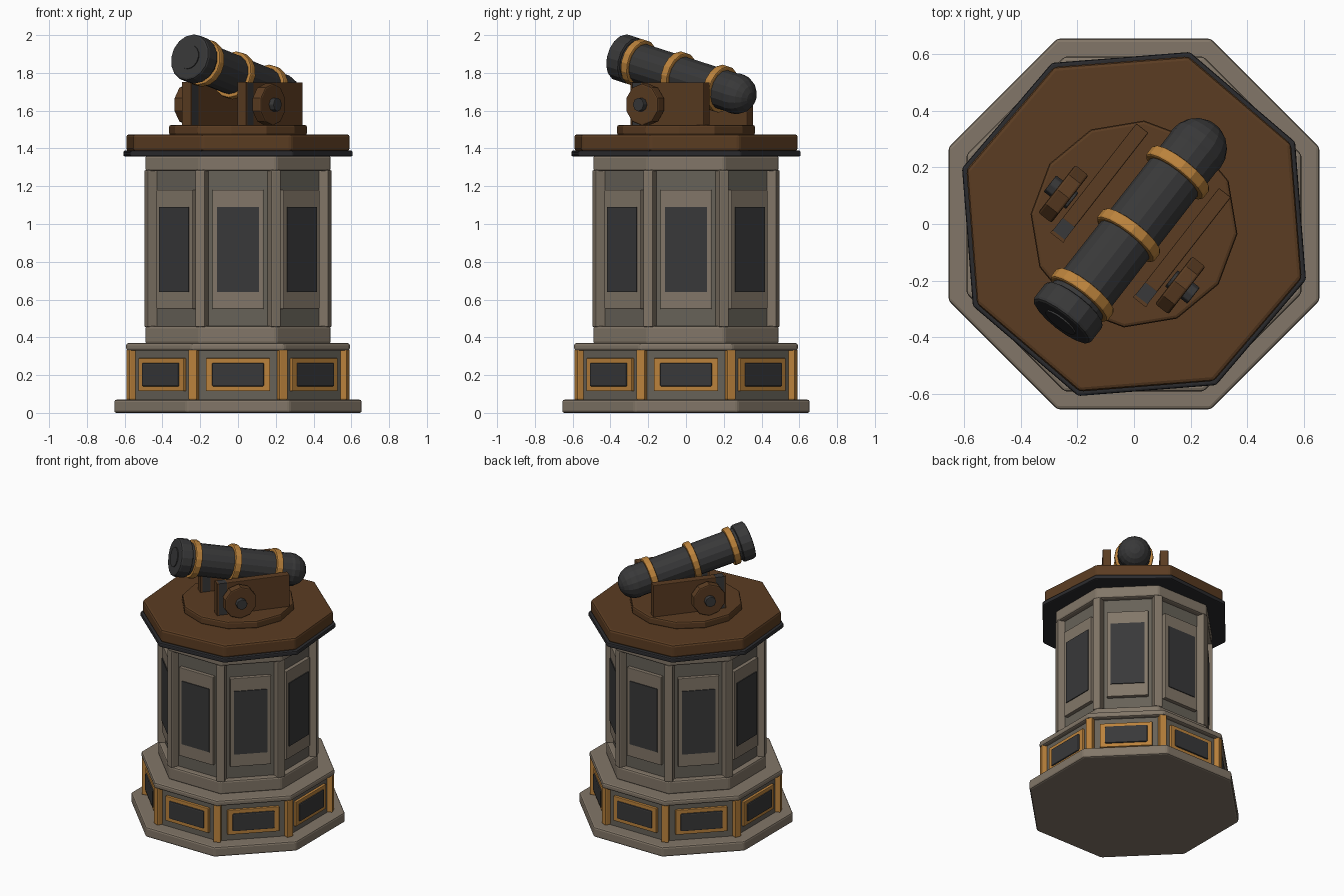
import bpy, bmesh, math
from mathutils import Matrix, Vector

if "Cube" in bpy.data.objects:
    bpy.data.objects.remove(bpy.data.objects["Cube"])


def material(name, rgb):
    m = bpy.data.materials.new(name)
    m.diffuse_color = (*rgb, 1)
    m.use_nodes = True
    m.node_tree.nodes["Principled BSDF"].inputs["Base Color"].default_value = m.diffuse_color
    return m


STONE = material("warm stone", (0.225, 0.183, 0.138))
WALL = material("grey stone", (0.135, 0.122, 0.098))
IRON = material("dark iron", (0.040, 0.040, 0.041))
PLATE = material("black plate", (0.024, 0.024, 0.027))
WOOD = material("brown wood", (0.105, 0.046, 0.016))
GOLD = material("brass", (0.50, 0.225, 0.045))


def finish(name, bm, mat, bevel=0.0, matrix=None):
    bmesh.ops.recalc_face_normals(bm, faces=bm.faces)
    me = bpy.data.meshes.new(name)
    bm.to_mesh(me)
    bm.free()
    me.materials.append(mat)
    ob = bpy.data.objects.new(name, me)
    bpy.context.collection.objects.link(ob)
    if matrix is not None:
        ob.matrix_world = matrix
    if bevel:
        b = ob.modifiers.new("bevel", 'BEVEL')
        b.width = bevel
        b.segments = 2
        b.limit_method = 'ANGLE'
        b.angle_limit = math.radians(40)
    return ob


def lathe(name, profile, n, mat, start=0.0, bevel=0.0, matrix=None):
    """Rings of n points from (radius, z) pairs, capped at both ends."""
    bm = bmesh.new()
    rings = []
    for r, z in profile:
        rings.append([bm.verts.new((r * math.cos(start + math.tau * i / n),
                                    r * math.sin(start + math.tau * i / n), z))
                      for i in range(n)])
    for a, b in zip(rings, rings[1:]):
        for i in range(n):
            j = (i + 1) % n
            bm.faces.new((a[i], a[j], b[j], b[i]))
    bm.faces.new(rings[0])
    bm.faces.new(rings[-1])
    return finish(name, bm, mat, bevel, matrix)


def octagon(name, apothem, z0, z1, mat, turn=0.0, bevel=0.012):
    r = apothem / math.cos(math.pi / 8)
    return lathe(name, [(r, z0), (r, z1)], 8, mat, math.radians(22.5 + turn), bevel)


def box(name, x, y, z, mat, matrix=None, bevel=0.0):
    """Box from its (min, max) range on each axis."""
    bm = bmesh.new()
    bmesh.ops.create_cube(bm, size=1)
    for v in bm.verts:
        v.co = [(a + b) / 2 + c * (b - a) for c, (a, b) in zip(v.co, (x, y, z))]
    return finish(name, bm, mat, bevel, matrix)


def turned(deg):
    return Matrix.Rotation(math.radians(deg), 4, 'Z')


# Pedestal courses
octagon("base_slab", 0.655, 0.0, 0.07, STONE)
octagon("plinth_wall", 0.56, 0.06, 0.34, WALL, bevel=0)
octagon("plinth_ledge", 0.592, 0.33, 0.37, STONE)
octagon("column_foot", 0.49, 0.365, 0.46, STONE)
octagon("column_wall", 0.45, 0.45, 1.29, WALL, bevel=0)
octagon("column_cap", 0.49, 1.28, 1.362, STONE)

# Corner posts and side panels, repeated around the eight sides
for k in range(8):
    side, corner = turned(45 * k), turned(45 * k + 22.5)
    box("plinth_post", (0.588, 0.632), (-0.024, 0.024), (0.07, 0.335), GOLD, corner, 0.006)
    box("column_post", (0.47, 0.527), (-0.028, 0.028), (0.455, 1.285), STONE, corner, 0.006)
    box("plinth_frame", (0.55, 0.578), (-0.17, 0.17), (0.115, 0.29), GOLD, side, 0.004)
    box("plinth_panel", (0.57, 0.587), (-0.138, 0.138), (0.14, 0.265), IRON, side, 0.008)
    box("column_frame", (0.44, 0.476), (-0.135, 0.135), (0.55, 1.18), STONE, side, 0.004)
    box("column_panel", (0.47, 0.482), (-0.11, 0.11), (0.64, 1.09), IRON, side)

# Turned platform on top
octagon("platform_plate", 0.59, 1.358, 1.388, PLATE, 4.5, 0.008)
octagon("platform_top", 0.575, 1.386, 1.475, WOOD, 4.5, 0.014)
lathe("turntable", [(0.367, 1.47), (0.367, 1.525)], 12, WOOD, math.radians(84.5), 0.012)

# Carriage: local +x points to the breech, mirrored left and right
carriage = turned(52)
for s in (-1, 1):
    def span(a, b):
        return tuple(sorted((s * a, s * b)))
    box("carriage_cheek", (-0.14, 0.285), span(0.158, 0.212), (1.52, 1.75), WOOD, carriage, 0.004)
    box("cheek_iron", (-0.195, -0.138), span(0.158, 0.212), (1.52, 1.75), IRON, carriage)
    box("cheek_front", (-0.206, -0.194), span(0.156, 0.214), (1.52, 1.752), WOOD, carriage)
    axle = carriage @ Matrix.Translation((-0.07, s * 0.262, 1.632)) @ Matrix.Rotation(math.pi / 2, 4, 'X')
    lathe("wheel", [(0.112, -0.03), (0.112, 0.03)], 10, WOOD, math.pi / 10, 0.008, axle)
    lathe("wheel_hub", [(0.037, -0.06), (0.037, 0.04)] if s > 0 else [(0.037, -0.04), (0.037, 0.06)],
          8, IRON, 0, 0.004, axle)

# Barrel: local +z runs from the breech centre to the muzzle
az, el = math.radians(52), math.radians(14)
aim = Vector((-math.cos(az) * math.cos(el), -math.sin(az) * math.cos(el), math.sin(el)))
gun = Matrix.Translation((0.22, 0.266, 1.69)) @ aim.to_track_quat('Z', 'Y').to_matrix().to_4x4()
lathe("barrel", [(0.106, 0.0), (0.108, 0.76)], 16, IRON, 0, 0, gun)
bm = bmesh.new()
bmesh.ops.create_uvsphere(bm, u_segments=16, v_segments=10, radius=0.109)
finish("breech_ball", bm, IRON, 0, gun)
lathe("muzzle_ring", [(0.127, 0.715), (0.127, 0.80)], 16, IRON, 0, 0.012, gun)
lathe("muzzle_plug", [(0.065, 0.79), (0.065, 0.806)], 16, IRON, 0, 0, gun)
for t in (0.11, 0.40, 0.675):
    lathe("barrel_band", [(0.127, t - 0.022), (0.127, t + 0.022)], 16, GOLD, 0, 0.007, gun)
